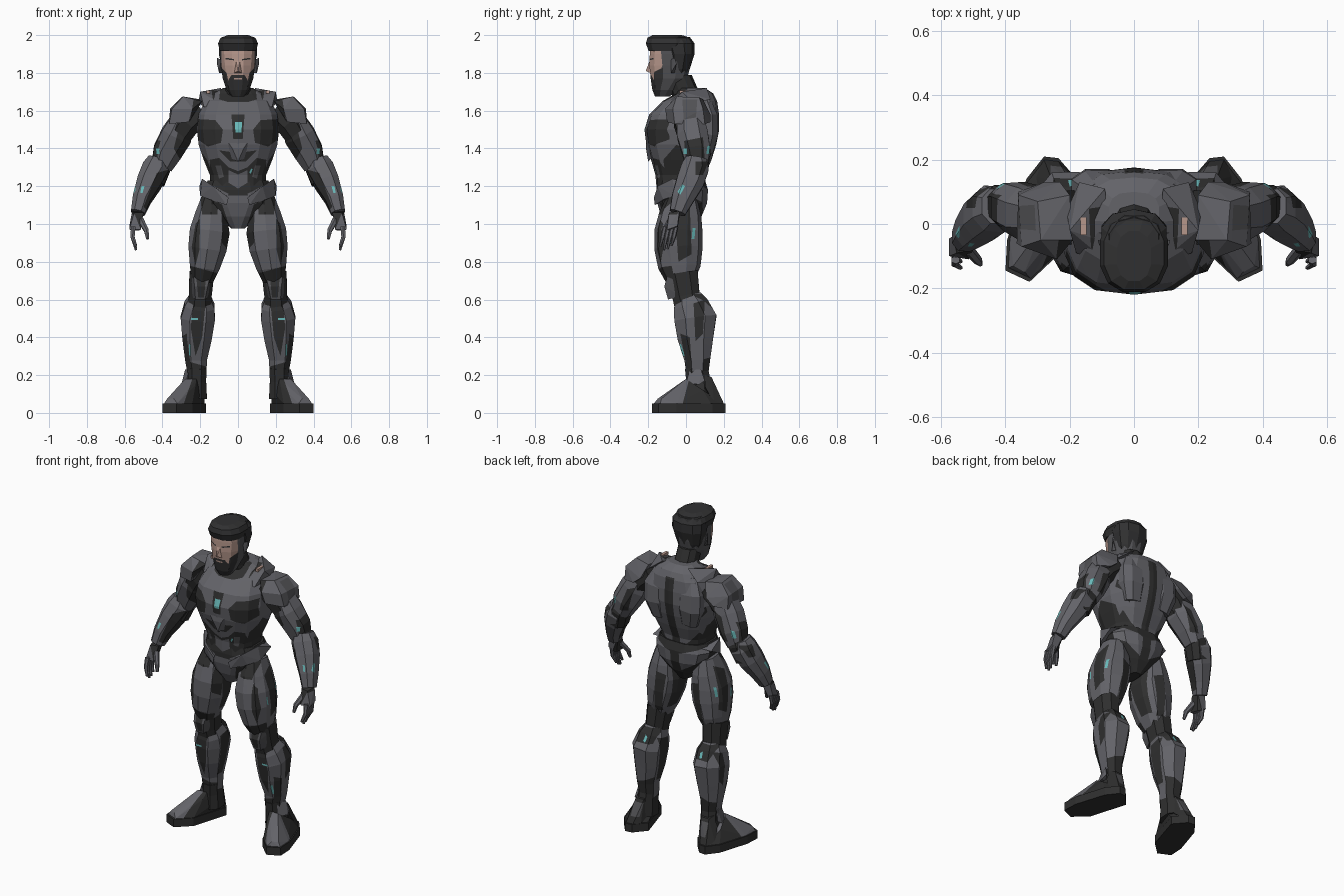
import bpy, bmesh, math
from mathutils import Vector

MATS = []
for name, col in [("armour_grey", (0.125, 0.125, 0.14)), ("dark_panel", (0.028, 0.028, 0.028)),
                  ("skin", (0.47, 0.31, 0.26)), ("teal_light", (0.14, 0.48, 0.48)),
                  ("hair_black", (0.03, 0.03, 0.031)), ("mid_grey", (0.085, 0.085, 0.092))]:
    m = bpy.data.materials.new(name)
    m.diffuse_color = (*col, 1)
    MATS.append(m)
GREY, DARK, SKIN, TEAL, HAIR, MID = range(6)
DIRS = {"F": (0, -1, 0), "B": (0, 1, 0), "L": (1, 0, 0), "R": (-1, 0, 0)}


def paint(bm, view, poly, mat, both=False, facing=0.1):
    """Cut a convex panel outline into faces turned towards a view, and colour it."""
    d = Vector(DIRS[view])
    k = 0 if view in "FB" else 1
    mid = [sum(p[i] for p in poly) / len(poly) for i in (0, 1)]
    for s in ((1, -1) if both else (1,)):
        bm.normal_update()
        faces = [f for f in bm.faces if f.normal.dot(d) > facing]
        to3 = lambda p: Vector((p[0] * s, 0, p[1])) if k == 0 else Vector((0, p[0], p[1]))
        c = to3(mid)
        for i, p in enumerate(poly):
            a, b = to3(p), to3(poly[(i + 1) % len(poly)])
            n = (b - a).cross(d).normalized()
            if n.dot(c - a) < 0:
                n = -n
            geom = list({v for f in faces for v in f.verts}) + list({e for f in faces for e in f.edges}) + faces
            if not faces:
                break
            r = bmesh.ops.bisect_plane(bm, geom=geom, dist=1e-5, plane_co=a, plane_no=n)
            faces = [f for f in r["geom"] if isinstance(f, bmesh.types.BMFace) and f.is_valid
                     and n.dot(f.calc_center_median() - a) > 0 and f.normal.dot(d) > facing]
        for f in faces:
            f.material_index = mat


def finish(bm, name, mat, panels=(), mirror=False):
    bmesh.ops.recalc_face_normals(bm, faces=bm.faces)
    for f in bm.faces:
        f.material_index = mat
    for p in panels:
        paint(bm, *p)
    for side in ((1, -1) if mirror else (1,)):
        if side < 0:
            for v in bm.verts:
                v.co.x *= -1
            bmesh.ops.reverse_faces(bm, faces=bm.faces)
        full = name if not mirror else ("left_" if side > 0 else "right_") + name
        me = bpy.data.meshes.new(full)
        bm.to_mesh(me)
        for m in MATS:
            me.materials.append(m)
        bpy.context.collection.objects.link(bpy.data.objects.new(full, me))
    bm.free()


def loft(name, mat, rings, n=10, p=0.85, flat=False, **kw):
    """Skin rings (x, y, z, rx, ry), listed bottom to top."""
    bm = bmesh.new()
    cs = [Vector(r[:3]) for r in rings]
    loops = []
    for i, r in enumerate(rings):
        t = Vector((0, 0, 1)) if flat else (cs[min(i + 1, len(cs) - 1)] - cs[max(i - 1, 0)]).normalized()
        u = (Vector((1, 0, 0)) - t * t.x).normalized()
        v = t.cross(u)
        ring = []
        for j in range(n):
            a = 2 * math.pi * (j + 0.5) / n
            c, s = math.cos(a), math.sin(a)
            ring.append(bm.verts.new(cs[i] + u * math.copysign(abs(c) ** p, c) * r[3]
                                     + v * math.copysign(abs(s) ** p, s) * r[4]))
        loops.append(ring)
    for a, b in zip(loops, loops[1:]):
        for j in range(n):
            bm.faces.new((a[j], a[(j + 1) % n], b[(j + 1) % n], b[j]))
    bm.faces.new(loops[0][::-1])
    bm.faces.new(loops[-1])
    finish(bm, name, mat, **kw)


def hull(name, mat, pts, **kw):
    bm = bmesh.new()
    vs = [bm.verts.new(p) for p in pts]
    bmesh.ops.convex_hull(bm, input=vs)
    bmesh.ops.delete(bm, geom=[v for v in bm.verts if not v.link_faces], context="VERTS")
    bmesh.ops.dissolve_limit(bm, angle_limit=0.03, verts=bm.verts, edges=bm.edges)
    finish(bm, name, mat, **kw)


# Torso with pectoral panels, abdomen, side and spine stripes
SIDE = [(-.10, 1.19), (-.12, 1.34), (-.05, 1.42), (.05, 1.36), (.05, 1.19)]
loft("torso", GREY, [(0, -.03, 1.18, .15, .125), (0, -.03, 1.26, .152, .132), (0, -.025, 1.34, .185, .16),
                     (0, -.025, 1.42, .212, .185), (0, -.022, 1.50, .222, .198), (0, -.01, 1.58, .212, .185),
                     (0, .02, 1.65, .18, .145), (0, .045, 1.69, .135, .10), (0, .03, 1.72, .08, .07)],
     n=14, p=0.72, flat=True, panels=[
    ("F", [(.08, 1.50), (.12, 1.55), (.21, 1.555), (.215, 1.45), (.16, 1.41), (.09, 1.43)], DARK, True),
    ("F", [(-.035, 1.58), (.035, 1.58), (.025, 1.45), (-.025, 1.45)], DARK),
    ("F", [(-.016, 1.54), (.022, 1.54), (.018, 1.485), (-.014, 1.485)], TEAL),
    ("F", [(.05, 1.17), (.05, 1.30), (.10, 1.35), (.15, 1.34), (.14, 1.17)], DARK, True),
    ("F", [(.075, 1.25), (.09, 1.31), (.12, 1.31), (.10, 1.24)], MID, True),
    ("F", [(.0, 1.35), (.03, 1.38), (.10, 1.39), (.04, 1.33), (.0, 1.33)], DARK, True),
    ("F", [(.0, 1.28), (.05, 1.30), (.05, 1.285), (.0, 1.262)], DARK, True),
    ("F", [(.06, 1.275), (.072, 1.295), (.078, 1.29), (.066, 1.265)], TEAL),
    ("F", [(-.09, 1.74), (.09, 1.74), (.10, 1.66), (.05, 1.645), (-.05, 1.645), (-.10, 1.66)], DARK, False, .02),
    ("L", SIDE, DARK), ("R", SIDE, DARK),
    ("B", [(-.03, 1.66), (.03, 1.66), (.025, 1.18), (-.025, 1.18)], DARK),
    ("B", [(.12, 1.42), (.20, 1.50), (.20, 1.46), (.13, 1.36)], DARK, True),
    ("B", [(.06, 1.22), (.15, 1.32), (.16, 1.17), (.07, 1.17)], DARK, True)])
# Raised breastplate keel, collars and shoulder blades
hull("breast_keel", GREY, [(-.05, -.21, 1.43), (.05, -.21, 1.43), (0, -.20, 1.33), (-.06, -.17, 1.36),
                           (.06, -.17, 1.36), (-.03, -.212, 1.40), (.03, -.212, 1.40)])
hull("collar_wing", GREY, [(.08, -.06, 1.665), (.20, -.02, 1.70), (.21, .04, 1.64), (.18, -.09, 1.62),
                           (.09, .11, 1.72), (.17, .13, 1.66), (.08, -.12, 1.63)], mirror=True,
     panels=[("F", [(.07, 1.70), (.14, 1.71), (.13, 1.64), (.07, 1.65)], DARK)])
hull("collar_inlay", SKIN, [(x, y, z) for x in (.148, .166) for y in (-.035, .02) for z in (1.69, 1.708)],
     mirror=True)
loft("shoulder_blade", GREY, [(.10, .10, 1.38, .06, .045), (.115, .115, 1.48, .085, .06),
                              (.115, .115, 1.57, .085, .055), (.10, .09, 1.66, .05, .04)],
     n=8, mirror=True)

# Pelvis, belt and hip plates
loft("pelvis", DARK, [(0, -.03, .975, .035, .07), (0, -.025, 1.04, .10, .11), (0, -.02, 1.11, .165, .135),
                      (0, -.02, 1.18, .19, .14), (0, -.025, 1.23, .165, .13)], n=12, p=.75, flat=True, panels=[
    ("F", [(-.10, 1.15), (.10, 1.15), (.04, .97), (-.04, .97)], GREY),
    ("F", [(.05, 1.16), (.19, 1.23), (.20, 1.17), (.08, 1.10)], GREY, True),
    ("B", [(.03, 1.17), (.19, 1.22), (.19, 1.15), (.09, 1.09), (.03, 1.05)], GREY, True)])
hull("hip_plate", GREY, [(.05, -.17, 1.14), (.13, -.15, 1.20), (.19, -.07, 1.24), (.205, .04, 1.20),
                         (.20, -.06, 1.15), (.15, -.12, 1.13), (.06, -.165, 1.10), (.15, .06, 1.21),
                         (.10, -.08, 1.18)], mirror=True)

# Neck, head and face
CHEEK = [(-.23, 1.94), (-.135, 1.94), (-.125, 1.84), (-.15, 1.775), (-.23, 1.775)]
loft("neck", DARK, [(0, .03, 1.64, .085, .09), (0, -.01, 1.71, .068, .075), (0, -.045, 1.79, .066, .075)],
     n=10, flat=True)
loft("head", MID, [(0, -.125, 1.675, .035, .04), (0, -.115, 1.71, .062, .065), (0, -.09, 1.77, .083, .10),
                   (0, -.085, 1.84, .093, .112), (0, -.08, 1.90, .098, .115), (0, -.08, 1.95, .098, .11)],
     n=12, flat=True, panels=[
    ("L", CHEEK, SKIN), ("R", CHEEK, SKIN),
    ("F", [(-.085, 1.94), (.085, 1.94), (.085, 1.82), (.06, 1.75), (-.06, 1.75), (-.085, 1.82)], SKIN, False, .25),
    ("F", [(-.08, 1.76), (.08, 1.76), (.06, 1.67), (-.06, 1.67)], HAIR, False, .05),
    ("F", [(-.035, 1.788), (.035, 1.788), (.055, 1.755), (-.055, 1.755)], HAIR),
    ("F", [(.06, 1.80), (.09, 1.83), (.09, 1.75), (.05, 1.75)], HAIR, True),
    ("F", [(-.022, 1.774), (.022, 1.774), (.02, 1.765), (-.02, 1.765)], SKIN),
    ("F", [(.02, 1.873), (.065, 1.88), (.065, 1.872), (.02, 1.866)], HAIR, True)])
hull("nose", SKIN, [(-.012, -.19, 1.87), (.012, -.19, 1.87), (-.02, -.19, 1.80), (.02, -.19, 1.80), (0, -.213, 1.81)])
hull("ear", MID, [(.09, -.08, 1.87), (.11, -.06, 1.88), (.112, -.05, 1.85), (.10, -.08, 1.80), (.085, -.06, 1.80)],
     mirror=True)
loft("hair_top", HAIR, [(0, -.10, 1.915, .098, .10), (0, -.09, 1.955, .109, .126),
                        (0, -.09, 1.985, .096, .118), (0, -.10, 2.0, .055, .08)], n=12, flat=True)
loft("hair_back", HAIR, [(0, -.05, 1.77, .06, .05), (0, -.04, 1.82, .086, .06), (0, -.035, 1.90, .106, .08),
                         (0, -.045, 1.955, .106, .091), (0, -.06, 1.99, .08, .08)], n=10, flat=True)

# Arms
hull("shoulder_pad", GREY, [(.19, -.05, 1.65), (.20, .09, 1.66), (.29, -.05, 1.675), (.30, .07, 1.67),
                            (.35, -.07, 1.61), (.36, .09, 1.61), (.365, -.06, 1.53), (.36, .10, 1.53),
                            (.24, -.11, 1.61), (.26, -.10, 1.54), (.23, .13, 1.58), (.28, .13, 1.54)], mirror=True,
     panels=[("F", [(.18, 1.68), (.235, 1.66), (.25, 1.56), (.20, 1.56)], DARK),
             ("L", [(-.02, 1.66), (.06, 1.66), (.05, 1.53), (-.01, 1.53)], MID)])
loft("shoulder_joint", DARK, [(.33, .03, 1.45, .07, .07), (.27, .02, 1.54, .08, .09), (.19, .02, 1.60, .06, .09)],
     n=8, mirror=True)
loft("upper_arm", GREY, [(.405, .06, 1.30, .06, .06), (.375, .055, 1.38, .082, .08), (.325, .035, 1.47, .088, .088),
                         (.29, .025, 1.55, .07, .075)], n=8, mirror=True, panels=[
    ("F", [(.24, 1.52), (.31, 1.52), (.34, 1.40), (.30, 1.33), (.24, 1.40)], DARK),
    ("L", [(-.01, 1.44), (.09, 1.46), (.10, 1.33), (.0, 1.33)], DARK),
    ("L", [(-.012, 1.40), (.004, 1.40), (.004, 1.37), (-.012, 1.37)], TEAL),
    ("B", [(.28, 1.50), (.33, 1.48), (.38, 1.34), (.33, 1.34)], DARK),
    ("B", [(.40, 1.42), (.42, 1.41), (.43, 1.37), (.41, 1.37)], TEAL)])
loft("elbow", DARK, [(.44, .04, 1.22, .055, .06), (.41, .06, 1.31, .062, .065), (.38, .05, 1.38, .06, .06)],
     n=8, mirror=True)
loft("forearm", GREY, [(.53, -.045, 1.06, .04, .045), (.51, -.02, 1.13, .052, .062), (.47, .02, 1.22, .07, .078),
                       (.435, .047, 1.295, .076, .078), (.423, .055, 1.347, .055, .058)], n=8, mirror=True, panels=[
    ("F", [(.36, 1.29), (.43, 1.27), (.50, 1.09), (.47, 1.06), (.40, 1.16)], DARK),
    ("F", [(.495, 1.20), (.511, 1.20), (.517, 1.165), (.505, 1.165)], TEAL),
    ("L", [(-.045, 1.17), (-.02, 1.21), (-.005, 1.20), (-.03, 1.155)], TEAL),
    ("L", [(.05, 1.33), (.12, 1.33), (.09, 1.26), (.05, 1.26)], DARK)])
hull("palm", GREY, [(.50, -.03, 1.07), (.56, -.035, 1.07), (.50, -.08, 1.06), (.55, -.09, 1.06), (.575, -.045, .99),
                    (.515, -.11, .97), (.575, -.10, .97), (.525, -.06, .965), (.545, -.045, .97)], mirror=True,
     panels=[("F", [(.48, 1.08), (.57, 1.08), (.57, 1.05), (.48, 1.05)], DARK),
             ("R", [(-.12, 1.08), (0, 1.08), (0, .96), (-.12, .96)], DARK)])
for i in range(4):
    y, tip = -.052 - i * .02, (.885, .868, .862, .88)[i]
    loft("finger_%d" % (i + 1), GREY, [(.54, y - .025, tip, .007, .006), (.558, y - .012, .93, .012, .011),
                                       (.555, y, .985, .014, .012)], n=6, mirror=True)
loft("thumb", GREY, [(.478, -.125, .92, .008, .008), (.485, -.115, .965, .014, .014), (.515, -.08, 1.02, .017, .018)],
     n=6, mirror=True)

# Legs
loft("thigh", GREY, [(.19, -.03, .70, .060, .078), (.177, -.035, .77, .082, .112), (.162, -.04, .87, .106, .128),
                     (.15, -.04, .96, .11, .128), (.142, -.03, 1.05, .088, .112), (.135, -.02, 1.14, .06, .08)],
     n=10, mirror=True, panels=[
    ("F", [(.20, 1.03), (.225, 1.0), (.245, .88), (.225, .78), (.205, .86)], DARK),
    ("F", [(.03, 1.05), (.08, 1.09), (.085, .90), (.05, .86)], DARK),
    ("F", [(.10, 1.15), (.20, 1.15), (.19, 1.05), (.11, 1.05)], DARK),
    ("F", [(.11, .74), (.26, .78), (.26, .68), (.11, .68)], DARK),
    ("L", [(-.06, 1.06), (.02, 1.10), (.03, .84), (-.04, .80)], DARK),
    ("L", [(-.085, .94), (-.075, .94), (-.07, .89), (-.08, .89)], TEAL),
    ("L", [(.035, .98), (.05, .98), (.045, .92), (.03, .92)], TEAL),
    ("R", [(-.10, 1.02), (.04, 1.02), (.03, .76), (-.05, .76)], DARK),
    ("B", [(.09, .98), (.15, 1.0), (.17, .74), (.13, .74)], DARK)])
loft("knee_joint", DARK, [(.205, .03, .52, .07, .085), (.2, .0, .62, .064, .078), (.192, -.02, .74, .07, .088)],
     n=8, mirror=True)
hull("knee_cap", MID, [(.15, -.10, .72), (.235, -.10, .72), (.145, -.05, .70), (.25, -.05, .70), (.16, -.115, .67),
                       (.23, -.115, .67), (.175, -.095, .60), (.225, -.095, .60), (.15, -.03, .62), (.25, -.03, .62)],
     mirror=True, panels=[("F", [(.17, .71), (.22, .71), (.21, .61), (.18, .61)], DARK)])
loft("calf", GREY, [(.215, .06, .18, .05, .058), (.222, .06, .28, .062, .073), (.217, .05, .39, .083, .10),
                    (.213, .05, .50, .097, .12), (.203, .025, .57, .085, .10), (.2, .01, .615, .06, .075)],
     n=8, mirror=True, panels=[
    ("F", [(.17, .60), (.235, .60), (.25, .45), (.225, .30), (.19, .40)], DARK),
    ("F", [(.212, .502), (.25, .502), (.25, .492), (.212, .492)], TEAL),
    ("F", [(.25, .36), (.26, .365), (.26, .30), (.252, .30)], TEAL),
    ("F", [(.15, .24), (.29, .28), (.29, .18), (.15, .18)], DARK),
    ("L", [(.04, .58), (.10, .60), (.09, .42), (.05, .38)], DARK),
    ("L", [(-.03, .42), (.02, .40), (.03, .26), (.0, .26)], DARK),
    ("R", [(.0, .56), (.09, .58), (.07, .30), (.02, .30)], DARK),
    ("B", [(.13, .63), (.27, .63), (.25, .55), (.15, .55)], DARK),
    ("B", [(.185, .585), (.20, .595), (.205, .56), (.19, .555)], TEAL),
    ("B", [(.15, .33), (.29, .28), (.29, .18), (.15, .18)], DARK)])

# Ankles and boots
loft("ankle", DARK, [(.225, .07, .08, .065, .075), (.22, .065, .17, .055, .068), (.218, .055, .24, .055, .065)],
     n=8, mirror=True)
SOLE = [(.17, .13), (.235, .205), (.28, .21), (.335, .14), (.395, -.05), (.40, -.145), (.325, -.18), (.24, -.10)]
hull("boot_sole", DARK, [(x, y, z) for x, y in SOLE for z in (0, .05)], mirror=True)
hull("boot_upper", GREY, [(.27 + (x - .27) * .93, y * .94, .05) for x, y in SOLE]
     + [(.34, -.15, .075), (.375, -.13, .075), (.225, -.03, .145), (.30, -.03, .145), (.22, .0, .18),
        (.28, .0, .18), (.175, .07, .12), (.305, .09, .12)], mirror=True, panels=[
    ("F", [(.16, .20), (.235, .20), (.29, .04), (.16, .04)], DARK),
    ("L", [(.02, .19), (.20, .19), (.20, .04), (-.02, .04)], DARK),
    ("R", [(-.02, .16), (.20, .14), (.20, .04), (-.08, .04)], DARK)])
hull("heel_guard", DARK, [(.19, .10, .20), (.265, .10, .20), (.20, .135, .19), (.255, .135, .19), (.20, .165, .05),
                          (.235, .195, .05), (.28, .20, .05), (.31, .15, .05), (.29, .10, .14), (.18, .10, .10)],
     mirror=True, panels=[("B", [(.20, .17), (.26, .17), (.26, .09), (.21, .09)], MID)])
hull("ankle_guard", GREY, [(.26, .02, .23), (.28, .08, .23), (.275, .0, .16), (.30, .07, .15), (.29, .10, .17),
                           (.25, .05, .15), (.25, .06, .23)], mirror=True)
